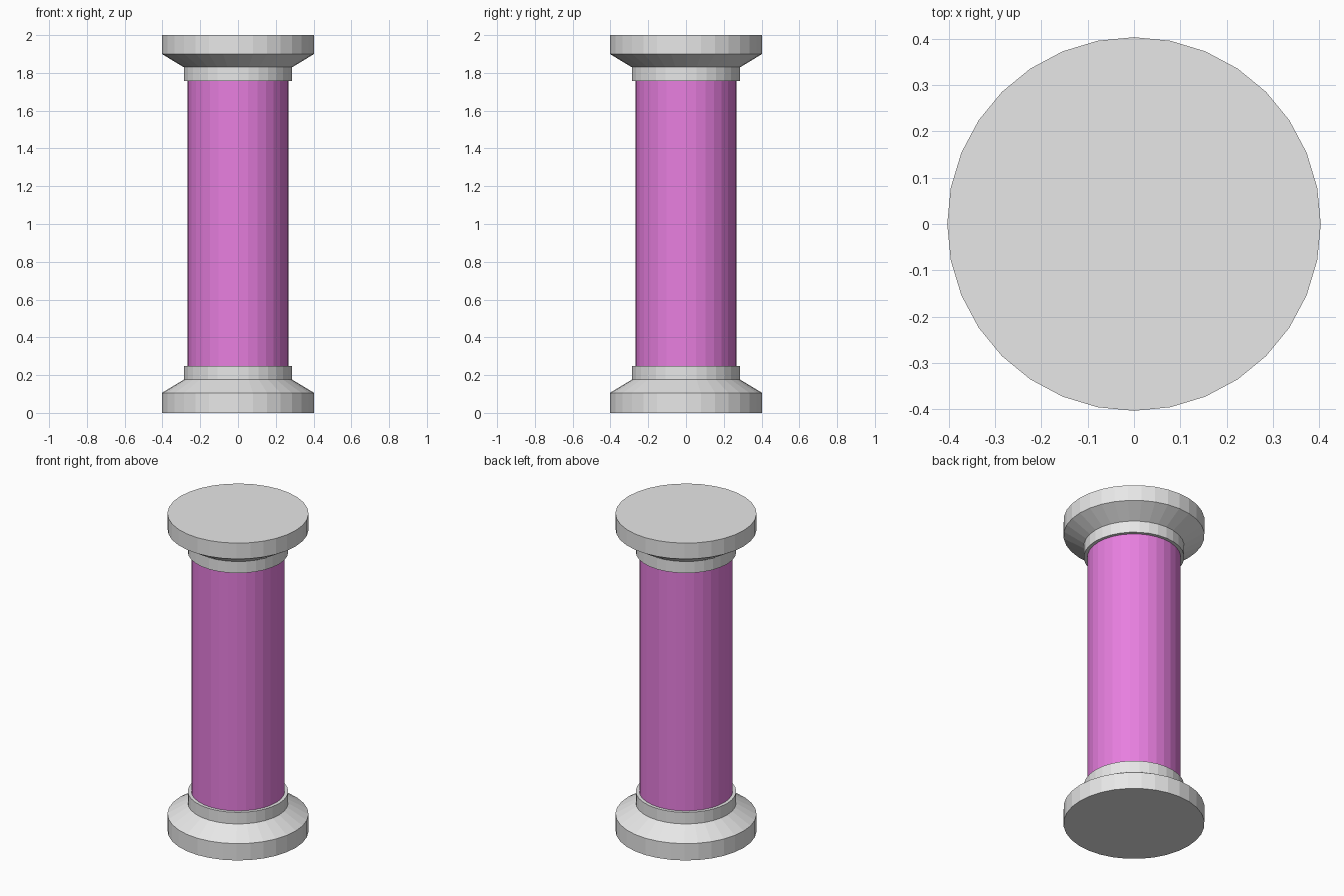
import bpy
import bmesh
from math import cos, sin, tau

SIDES = 32

default = bpy.data.objects.get("Cube")
if default:
    bpy.data.objects.remove(default, do_unlink=True)


def make_material(name, colour):
    mat = bpy.data.materials.new(name)
    mat.use_nodes = True
    mat.diffuse_color = colour
    mat.node_tree.nodes["Principled BSDF"].inputs["Base Color"].default_value = colour
    return mat


def lathe(name, profile, mat):
    """Turn (radius, height) points, listed bottom to top, into a capped solid."""
    bm = bmesh.new()
    rings = [[bm.verts.new((r * cos(tau * i / SIDES), r * sin(tau * i / SIDES), z))
              for i in range(SIDES)] for r, z in profile]
    for low, high in zip(rings, rings[1:]):
        for i in range(SIDES):
            j = (i + 1) % SIDES
            bm.faces.new((low[i], low[j], high[j], high[i]))
    bm.faces.new(rings[0][::-1])
    bm.faces.new(rings[-1])
    mesh = bpy.data.meshes.new(name)
    bm.to_mesh(mesh)
    bm.free()
    mesh.materials.append(mat)
    obj = bpy.data.objects.new(name, mesh)
    bpy.context.collection.objects.link(obj)
    return obj


stone = make_material("pale grey stone", (0.8, 0.8, 0.8, 1))
pink = make_material("orchid pink", (0.8, 0.21, 0.74, 1))

RIM, NECK, SHAFT = 0.403, 0.287, 0.267

# Foot: wide disc, sloped shoulder and collar
lathe("base", [(RIM, 0), (RIM, 0.106), (NECK, 0.176), (NECK, 0.249)], stone)
# Column body between the two collars
lathe("shaft", [(SHAFT, 0.249), (SHAFT, 1.757)], pink)
# Head: the same shape upside down
lathe("capital", [(NECK, 1.757), (NECK, 1.83), (RIM, 1.9), (RIM, 2)], stone)
